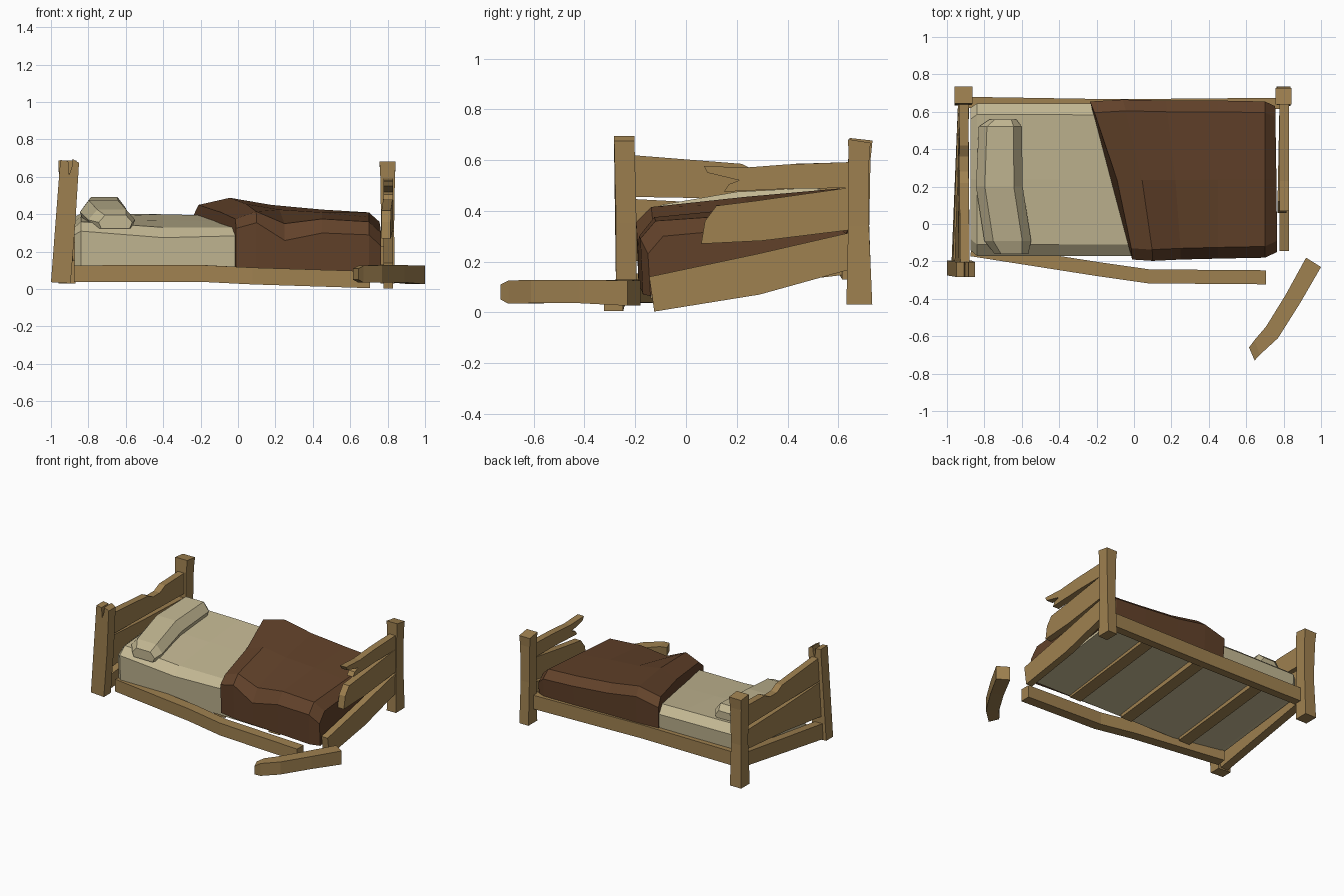
import bpy, bmesh, math
from mathutils import Vector


def material(name, rgb):
    m = bpy.data.materials.new(name)
    m.diffuse_color = (*rgb, 1)
    return m


WOOD = material("wood", (0.345, 0.218, 0.080))
LINEN = material("linen", (0.545, 0.475, 0.290))
WOOL = material("brown_wool", (0.122, 0.054, 0.023))


def loft(name, sections, mat):
    """Closed solid through rings of equal point count."""
    bm = bmesh.new()
    rings = [[bm.verts.new(p) for p in s] for s in sections]
    n = len(rings[0])
    for a, b in zip(rings, rings[1:]):
        for i in range(n):
            j = (i + 1) % n
            bm.faces.new((a[i], a[j], b[j], b[i]))
    bm.faces.new(rings[0])
    bm.faces.new(rings[-1])
    bmesh.ops.recalc_face_normals(bm, faces=bm.faces)
    me = bpy.data.meshes.new(name)
    bm.to_mesh(me)
    bm.free()
    me.materials.append(mat)
    ob = bpy.data.objects.new(name, me)
    bpy.context.collection.objects.link(ob)
    return ob


def bar(name, path, w, h):
    """Rectangular beam along a mostly horizontal path of centres."""
    pts = [Vector(p) for p in path]
    secs = []
    for i, p in enumerate(pts):
        d = pts[min(i + 1, len(pts) - 1)] - pts[max(i - 1, 0)]
        s = Vector((-d.y, d.x, 0)).normalized() * w / 2
        u = Vector((0, 0, h / 2))
        secs.append([p - s - u, p + s - u, p + s + u, p - s + u])
    return loft(name, secs, WOOD)


def board(name, profile, x_of, t):
    """Plank from a y-z outline; x_of gives the centre plane."""
    return loft(name, [[(x_of(y, z) + s * t / 2, y, z) for y, z in profile]
                       for s in (-1, 1)], WOOD)


def post(name, levels):
    """Upright from (z, cx, cy, half x, half y, top slope) levels."""
    return loft(name, [[(cx + a * hx, cy + b * hy, z - b * sl)
                        for a, b in ((-1, -1), (1, -1), (1, 1), (-1, 1))]
                       for z, cx, cy, hx, hy, sl in levels], WOOD)


# posts: two at the back, one leaning and split at the front
post("back_foot_post", [(.03, .8, .683, .037, .051, 0), (.34, .8, .68, .035, .041, 0),
                        (.60, .8, .681, .039, .041, 0), (.675, .8, .683, .043, .044, .007)])
post("back_head_post", [(.03, -.915, .683, .045, .05, 0), (.34, -.91, .68, .04, .042, 0),
                        (.60, -.912, .683, .045, .044, 0), (.682, -.912, .69, .049, .045, .005)])
crack = [(-1, .037), (-.895, .03), (-.87, .35), (-.85, .675), (-.884, .695), (-.888, .655),
         (-.903, .61), (-.908, .685), (-.95, .69)]
loft("front_head_post", [[(x, y - .008 * (z > .5), z) for x, z in crack] for y in (-.275, -.195)], WOOD)

# fallen front foot post, with a chipped end
loft("fallen_post", [[(xa, ya, zb), (xb, yb, zb), (xb, yb, zt), (xa, ya, zt)]
                     for xa, ya, xb, yb, zb, zt in (
    (.615, -.66, .645, -.73, .05, .11), (.645, -.62, .672, -.70, .034, .125),
    (.705, -.55, .77, -.61, .036, .128), (.81, -.38, .89, -.42, .036, .128),
    (.92, -.18, 1.0, -.23, .026, .125))], WOOD)


# headboard planks follow the leaning post
def head_x(y, z):
    return -.91 + (.68 - y) / .92 * (-.04 + .075 * z)


board("headboard_top", [(-.22, .455), (.66, .44), (.66, .592), (.42, .585), (.36, .555),
                        (.28, .555), (.22, .585), (-.22, .62)], head_x, .05)
board("headboard_middle", [(-.22, .20), (.2, .245), (.66, .275), (.66, .41), (.2, .425), (-.22, .447)], head_x, .05)
board("headboard_rail", [(-.22, .04), (.66, .16), (.66, .26), (-.22, .15)], head_x, .06)


# footboard planks, the upper two snapped off
def foot_x(y, z):
    return .803


board("footboard_top", [(.65, .49), (.65, .592), (.4, .583), (.23, .57), (.07, .577), (.085, .55),
                        (.21, .52), (.17, .505), (.15, .475), (.4, .487)], foot_x, .05)
board("footboard_middle", [(.65, .325), (.65, .492), (.28, .44), (.12, .42), (.075, .36),
                           (.06, .27), (.3, .282)], lambda y, z: .803 - .02 * (.65 - y), .05)
board("footboard_bottom", [(.65, .17), (.65, .315), (.28, .23), (-.145, .14), (-.125, .003),
                           (.29, .07)], foot_x, .05)

# side rails
bar("front_rail", [(-.87, -.135, .082), (-.2, -.24, .084), (.08, -.28, .070), (.705, -.285, .05)], .075, .09)
bar("back_rail", [(-.9, .65, .2), (-.1, .637, .195), (.8, .645, .18)], .06, .1)

# slats under the mattress
for i, x in enumerate((.39, -.05, -.55)):
    bar("slat_%d" % (i + 1), [(x, -.14, .08 - .02 * x), (x, .63, .17 - .01 * x)], .09, .035)


# bedding cross-section in y-z, slanted in plan from front xf to back xb
def bedding(xf, xb, yf, yb, bf, lo, tf, tm, tb, bb):
    pts = [(yf + .01, bf), (yf, lo), (yf + .06, tf), ((yf + yb) / 2, tm),
           (yb - .06, tb), (yb, tb - .05), (yb - .01, bb)]
    return [(xf + (xb - xf) * ((y - yf) / (yb - yf)) ** 1.5, y, z) for y, z in pts]


loft("mattress", [bedding(x, x, *r) for x, r in (
    (-.875, (-.14, .62, .11, .29, .33, .36, .385, .2)),
    (-.84, (-.17, .645, .10, .31, .36, .385, .405, .19)),
    (-.4, (-.17, .645, .09, .275, .33, .37, .40, .19)),
    (0, (-.17, .64, .085, .285, .33, .36, .39, .19)),
    (.74, (-.15, .62, .06, .2, .26, .29, .33, .16)))], LINEN)

loft("blanket", [bedding(*r) for r in (
    (-.01, -.235, -.19, .655, .115, .325, .375, .41, .45, .22),
    (.1, -.06, -.197, .665, .105, .355, .415, .455, .488, .22),
    (.25, .17, -.19, .66, .095, .26, .35, .425, .45, .2),
    (.45, .45, -.185, .66, .085, .30, .375, .41, .425, .2),
    (.7, .7, -.18, .655, .07, .29, .36, .385, .41, .19),
    (.765, .755, -.15, .63, .065, .23, .30, .33, .36, .18))], WOOL)


# pillow: sections along y
def pillow_section(y, xc, hw, zb, zt):
    zm = zb + (zt - zb) * .45
    return [(xc + a * hw, y, z) for a, z in
            ((-.85, zb), (-1, zm), (-.62, zt), (.62, zt), (1, zm), (.85, zb))]


loft("pillow", [pillow_section(*r) for r in (
    (.56, -.70, .07, .39, .455), (.52, -.715, .115, .385, .492), (.2, -.72, .125, .36, .475),
    (-.09, -.675, .125, .325, .425), (-.16, -.655, .09, .325, .395))], LINEN)
